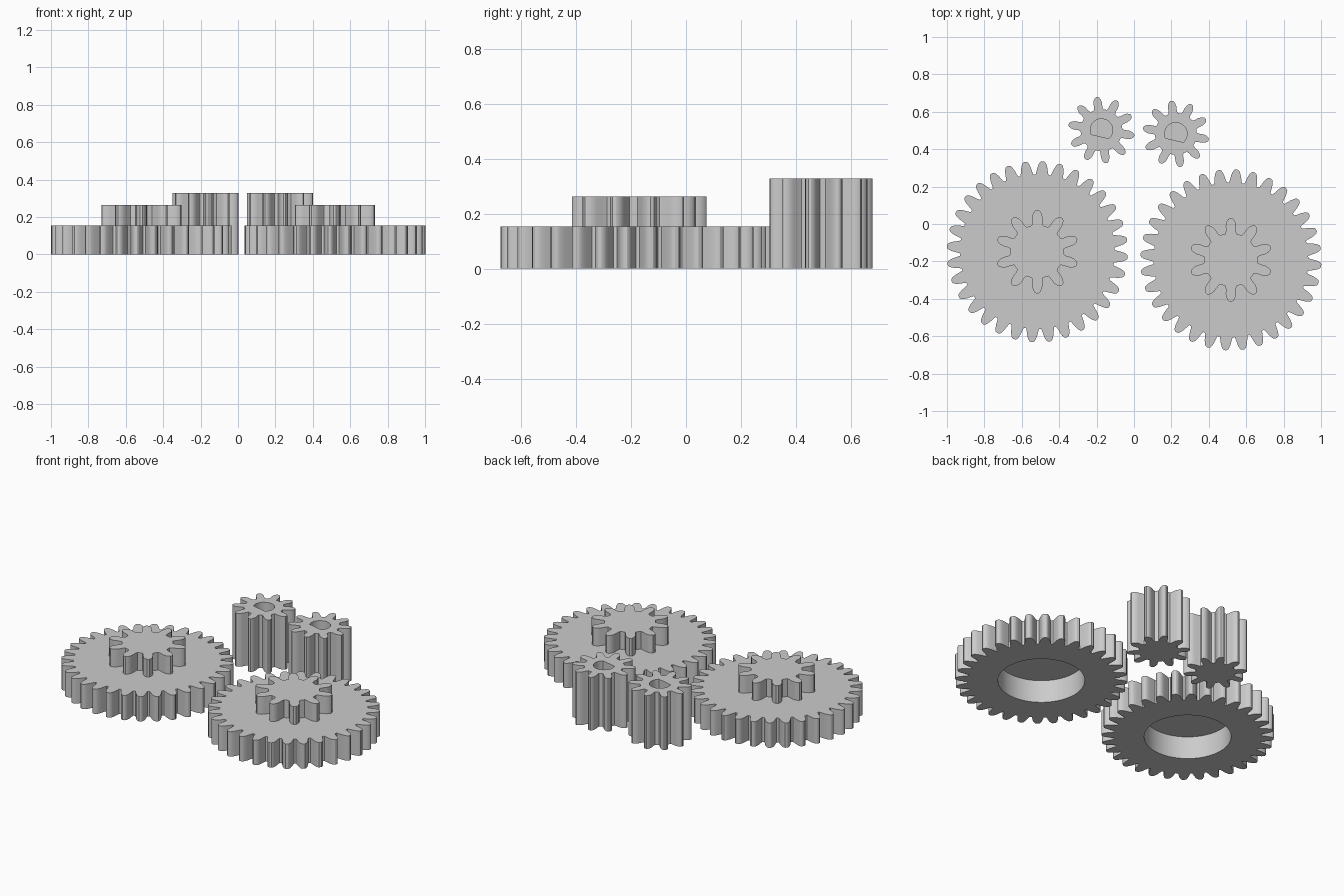
import bpy
import bmesh
from math import sin, cos, pi, radians, asin
from mathutils import Vector

cube = bpy.data.objects.get("Cube")
if cube:
    bpy.data.objects.remove(cube, do_unlink=True)

grey = bpy.data.materials.new("light_grey_plastic")
grey.use_nodes = True
COLOUR = (0.6, 0.6, 0.6, 1)
grey.diffuse_color = COLOUR
grey.node_tree.nodes["Principled BSDF"].inputs["Base Color"].default_value = COLOUR

# Half tooth: (height from root to tip, half width), both in modules
WIDE_TOOTH = [(0, 1.1), (0.5, 0.98), (1.2, 0.84), (1.75, 0.66), (2.1, 0.46), (2.25, 0.2)]
SLIM_TOOTH = [(0, 0.85), (0.4, 0.76), (1.2, 0.78), (1.7, 0.66), (2.1, 0.42), (2.25, 0.18)]


def polar(r, a):
    return Vector((r * cos(a), r * sin(a)))


def gear_outline(teeth, root, tip, phase, tooth):
    """Closed outline of a spur gear with a tooth centred on the phase angle."""
    module = (tip - root) / tooth[-1][0]
    half = [(-w, h) for h, w in tooth] + [(w, h) for h, w in reversed(tooth)]
    points = []
    for i in range(teeth):
        middle = radians(phase) - i * 2 * pi / teeth
        for w, h in half:
            r = root + h * module
            points.append(polar(r, middle - w * module / r))
    return points


def bore_outline(radius, flat=None, turn=0, steps=64):
    """Round outline, or a D shape when the flat's distance is given."""
    if flat is None:
        return [polar(radius, i * 2 * pi / steps) for i in range(steps)]
    start = -asin(flat / radius)
    sweep = pi - 2 * start
    return [polar(radius, start + sweep * i / steps + turn) for i in range(steps + 1)]


def make_gear(name, centre, outline, z0, z1, bore=None, depth=0, from_top=False):
    bm = bmesh.new()

    def ring(points, z):
        verts = [bm.verts.new((p.x, p.y, z)) for p in points]
        edges = [bm.edges.new((v, verts[i - 1])) for i, v in enumerate(verts)]
        return verts, edges

    def wall(a, b):
        for i in range(len(a)):
            bm.faces.new((a[i - 1], a[i], b[i], b[i - 1]))

    low, low_edges = ring(outline, z0)
    high, high_edges = ring(outline, z1)
    caps = [low_edges, high_edges]
    pairs = [(low, high)]
    # Blind bore: its mouth is a hole in one cap and its floor is a new cap
    if bore:
        mouth, mouth_edges = ring(bore, z1 if from_top else z0)
        floor, floor_edges = ring(bore, z1 - depth if from_top else z0 + depth)
        caps[1 if from_top else 0] += mouth_edges
        caps.append(floor_edges)
        pairs.append((mouth, floor))
    for edges in caps:
        bmesh.ops.triangle_fill(bm, edges=edges, use_beauty=True)
    for a, b in pairs:
        wall(a, b)
    bmesh.ops.recalc_face_normals(bm, faces=bm.faces[:])
    # Smooth flanks, crisp corners
    for f in bm.faces:
        f.smooth = True
    for e in bm.edges:
        e.smooth = len(e.link_faces) == 2 and e.calc_face_angle(0) < radians(30)

    mesh = bpy.data.meshes.new(name)
    bm.to_mesh(mesh)
    bm.free()
    mesh.materials.append(grey)
    obj = bpy.data.objects.new(name, mesh)
    obj.location = (*centre, 0)
    bpy.context.collection.objects.link(obj)
    return obj


WHEEL_TOP, HUB_TOP, PINION_TOP = 0.154, 0.264, 0.329

# Two compound gears: a wide wheel, hollow underneath, with a small gear on top
for side, centre in (("right", (-0.517, -0.148)), ("left", (0.518, -0.192))):
    make_gear(side + "_wheel", centre, gear_outline(32, 0.414, 0.484, 86.5, WIDE_TOOTH),
              0, WHEEL_TOP, bore_outline(0.244), 0.14)
    make_gear(side + "_hub_gear", centre, gear_outline(10, 0.143, 0.223, 90, SLIM_TOOTH),
              WHEEL_TOP - 0.005, HUB_TOP)

# Two tall pinions with a D-shaped shaft hole in the top
for side, centre in (("right", (-0.174, 0.502)), ("left", (0.224, 0.482))):
    make_gear(side + "_pinion", centre, gear_outline(10, 0.112, 0.178, 98, SLIM_TOOTH),
              0, PINION_TOP, bore_outline(0.06, 0.035, radians(-13), 32), 0.25, True)
